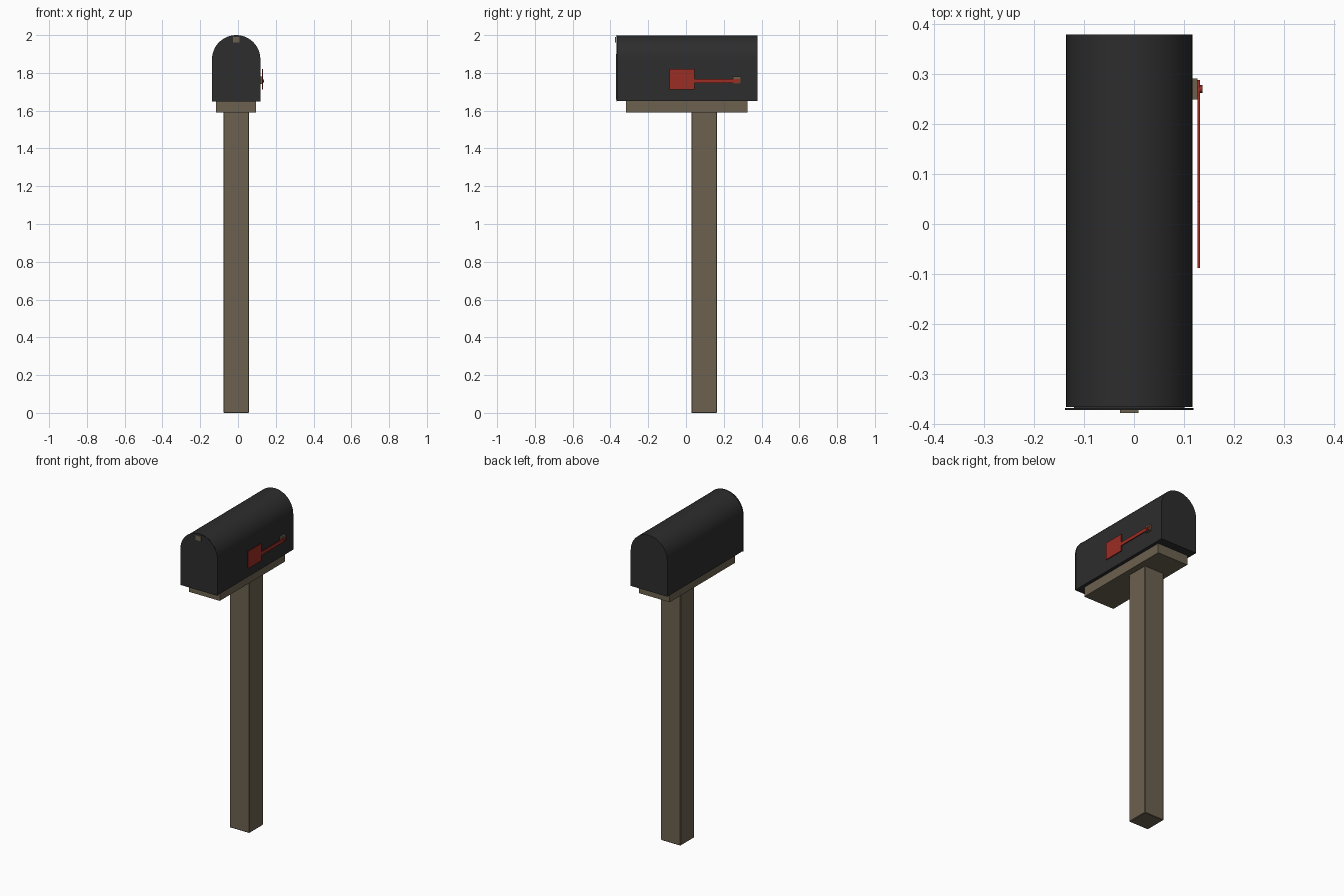
import bpy, bmesh, math
from mathutils import Vector

cube = bpy.data.objects.get("Cube")
if cube:
    bpy.data.objects.remove(cube, do_unlink=True)


def material(name, rgb):
    m = bpy.data.materials.new(name)
    m.use_nodes = True
    m.diffuse_color = (*rgb, 1)
    m.node_tree.nodes["Principled BSDF"].inputs["Base Color"].default_value = (*rgb, 1)
    return m


black = material("black metal", (0.026, 0.026, 0.026))
wood = material("weathered wood", (0.15, 0.12, 0.08))
red = material("red paint", (0.33, 0.026, 0.018))

CX = -0.0095  # centre line of box and post


def finish(name, bm, mat, smooth=False):
    bmesh.ops.recalc_face_normals(bm, faces=bm.faces)
    mesh = bpy.data.meshes.new(name)
    bm.to_mesh(mesh)
    bm.free()
    mesh.materials.append(mat)
    ob = bpy.data.objects.new(name, mesh)
    bpy.context.collection.objects.link(ob)
    if smooth:
        bpy.ops.object.select_all(action='DESELECT')
        ob.select_set(True)
        bpy.context.view_layer.objects.active = ob
        bpy.ops.object.shade_smooth_by_angle(angle=math.radians(30))
    return ob


def box(name, x, y, z, mat, bevel=0):
    bm = bmesh.new()
    bmesh.ops.create_cube(bm, size=1)
    for v in bm.verts:
        v.co = Vector([(a + b) / 2 + c * (b - a) for (a, b), c in zip((x, y, z), v.co)])
    if bevel:
        bmesh.ops.bevel(bm, geom=bm.edges[:], offset=bevel, segments=1, affect='EDGES')
    return finish(name, bm, mat)


def arch(name, radius, bottom, top, y0, y1, mat, steps=24):
    # Straight sides with a half-round top, extruded along y
    spring = top - radius
    points = [(CX + radius, bottom)]
    for i in range(steps + 1):
        a = math.pi * i / steps
        points.append((CX + radius * math.cos(a), spring + radius * math.sin(a)))
    points.append((CX - radius, bottom))
    bm = bmesh.new()
    face = bm.faces.new([bm.verts.new((x, y0, z)) for x, z in points])
    moved = bmesh.ops.extrude_face_region(bm, geom=[face])["geom"]
    bmesh.ops.translate(bm, vec=(0, y1 - y0, 0),
                        verts=[g for g in moved if isinstance(g, bmesh.types.BMVert)])
    # Extruding keeps the first cap, so both ends are closed
    return finish(name, bm, mat, smooth=True)


# Post and support board
box("post", (CX - 0.068, CX + 0.068), (0.028, 0.165), (0, 1.592), wood, bevel=0.003)
box("support_board", (CX - 0.106, CX + 0.106), (-0.317, 0.325), (1.59, 1.652), wood)

# Mailbox shell and front door
arch("mailbox_shell", 0.126, 1.65, 1.999, -0.365, 0.378, black)
arch("front_door", 0.128, 1.648, 2.0, -0.371, -0.367, black)
box("door_hinge_filler", (CX - 0.11, CX + 0.11), (-0.368, -0.364), (1.66, 1.9), black)
box("door_latch", (CX - 0.018, CX + 0.018), (-0.377, -0.37), (1.96, 1.99), wood)

# Signal flag on the side
box("flag_mount", (0.115, 0.127), (0.248, 0.29), (1.742, 1.78), wood)
box("flag_arm", (0.127, 0.132), (0.044, 0.287), (1.746, 1.768), red)
box("flag_plate", (0.127, 0.132), (-0.088, 0.045), (1.713, 1.82), red)

# Pivot pin through the flag arm
bm = bmesh.new()
bmesh.ops.create_cone(bm, cap_ends=True, segments=12, radius1=0.008, radius2=0.008, depth=0.013)
for v in bm.verts:
    v.co = Vector((0.1305 + v.co.z, 0.269 + v.co.x, 1.758 + v.co.y))
finish("flag_pivot", bm, red, smooth=True)
